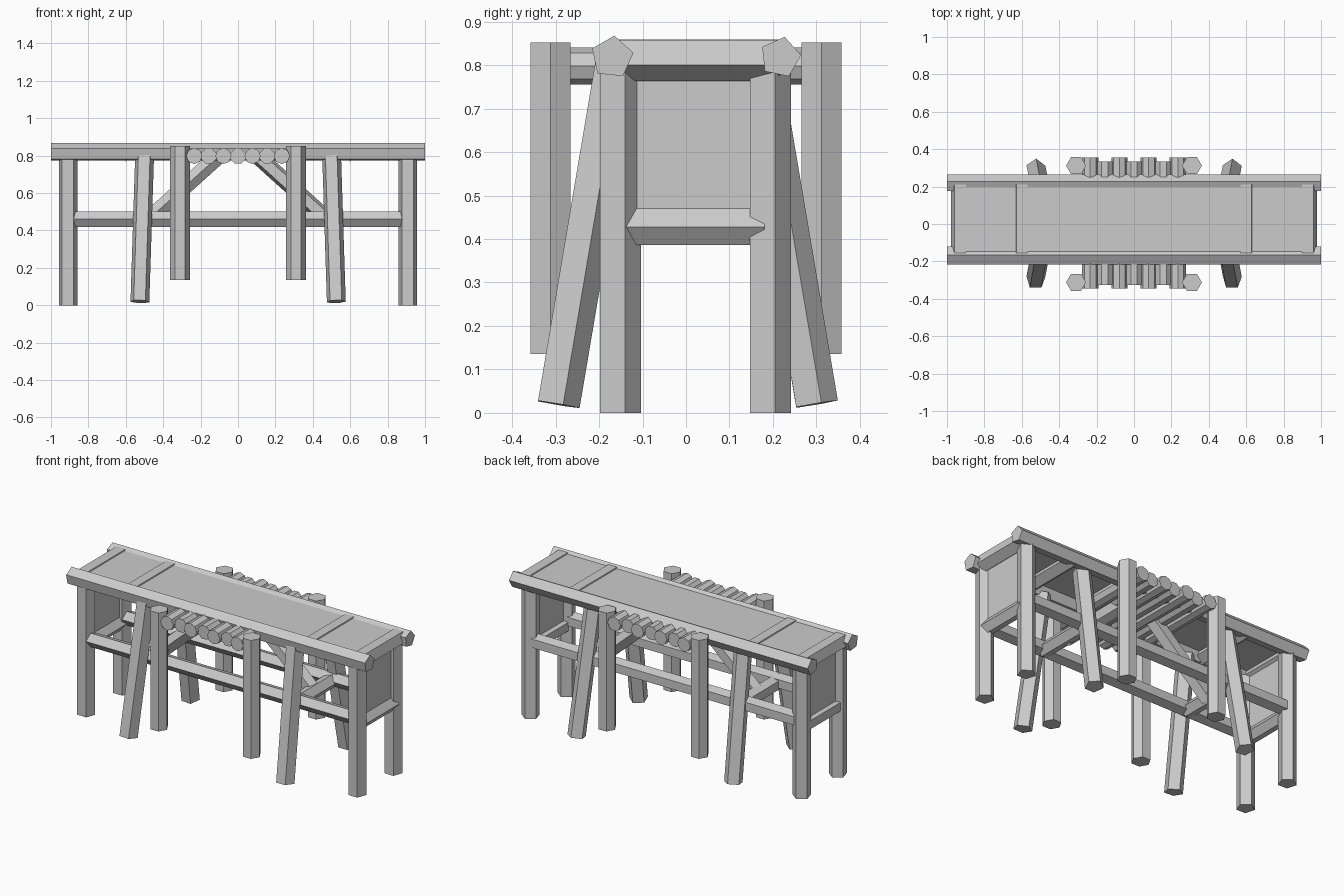
import bpy
import bmesh
from math import cos, sin, radians, tau
from mathutils import Vector

cube = bpy.data.objects.get("Cube")
if cube:
    bpy.data.objects.remove(cube, do_unlink=True)

# Single plain grey for everything
GREY = (0.6, 0.6, 0.6, 1.0)
grey = bpy.data.materials.new("plain_grey")
grey.use_nodes = True
grey.diffuse_color = GREY
grey.node_tree.nodes["Principled BSDF"].inputs["Base Color"].default_value = GREY


def add_object(name, bm):
    bmesh.ops.recalc_face_normals(bm, faces=bm.faces)
    mesh = bpy.data.meshes.new(name)
    bm.to_mesh(mesh)
    bm.free()
    mesh.materials.append(grey)
    obj = bpy.data.objects.new(name, mesh)
    bpy.context.collection.objects.link(obj)
    return obj


def beam(name, start, end, radius, sides=5, turn=0):
    """Flat-sided timber running from start to end."""
    a, b = Vector(start), Vector(end)
    axis = (b - a).normalized()
    ref = Vector((0, 1, 0)) if abs(axis.z) > 0.9 else Vector((0, 0, 1))
    u = ref.cross(axis).normalized()
    v = axis.cross(u)
    bm = bmesh.new()
    rings = []
    for p in (a, b):
        angles = [radians(turn) + tau * i / sides for i in range(sides)]
        rings.append([bm.verts.new(p + radius * (cos(t) * u + sin(t) * v)) for t in angles])
    for ring in rings:
        bm.faces.new(ring)
    for i in range(sides):
        j = (i + 1) % sides
        bm.faces.new((rings[0][i], rings[0][j], rings[1][j], rings[1][i]))
    return add_object(name, bm)


def board(name, low, high):
    """Rectangular board between two corners."""
    low, high = Vector(low), Vector(high)
    bm = bmesh.new()
    bmesh.ops.create_cube(bm, size=1)
    bmesh.ops.scale(bm, vec=high - low, verts=bm.verts)
    bmesh.ops.translate(bm, vec=(low + high) / 2, verts=bm.verts)
    return add_object(name, bm)


FRONT, BACK, MID = -0.155, 0.19, 0.02

# Deck
board("deck", (-0.93, -0.17, 0.825), (0.93, 0.215, 0.852))

# Long top rails
beam("front_top_rail", (-1, -0.17, 0.818), (1, -0.17, 0.818), 0.05, turn=84)
beam("back_top_rail", (-1, 0.217, 0.818), (1, 0.217, 0.818), 0.048, turn=78)

# Long lower rails
for label, y in (("front", FRONT), ("back", BACK)):
    beam(label + "_lower_rail", (-0.88, y, 0.46), (0.88, y, 0.46), 0.044, turn=180)

for side, s in (("left", 1), ("right", -1)):
    # Cross beams and end panel
    beam(side + "_end_top_beam", (s * 0.93, -0.17, 0.816), (s * 0.93, 0.215, 0.816), 0.052, turn=270)
    beam(side + "_inner_top_beam", (s * 0.6, -0.17, 0.818), (s * 0.6, 0.215, 0.818), 0.05, turn=270)
    beam(side + "_end_low_beam", (s * 0.91, -0.14, 0.428), (s * 0.91, 0.18, 0.428), 0.044, turn=180)
    beam(side + "_inner_low_beam", (s * 0.5, FRONT, 0.45), (s * 0.5, BACK, 0.45), 0.044, turn=180)
    board(side + "_end_panel", (s * 0.91 - 0.012, -0.15, 0.43), (s * 0.91 + 0.012, 0.185, 0.81))

    # Diagonal brace under the deck
    beam(side + "_brace", (s * 0.5, MID, 0.44), (s * 0.09, MID, 0.81), 0.045, turn=180)

    # Corner legs, leaning struts and outer posts
    for label, f, y in (("front", -1, FRONT), ("back", 1, BACK)):
        name = label + "_" + side
        beam(name + "_leg", (s * 0.908, y, 0), (s * 0.908, y, 0.8), 0.052, turn=16)
        beam(name + "_strut", (s * 0.525, f * 0.297, 0.02), (s * 0.5, f * 0.165, 0.8), 0.053, turn=16)
        beam(name + "_post", (s * 0.31, f * 0.312, 0.135), (s * 0.31, f * 0.312, 0.852), 0.053, sides=6)

# Row of cross logs, alternating in length
for i in range(7):
    x = (i - 3) * 0.078
    reach = 0.345 if i % 2 == 0 else 0.325
    beam("cross_log_" + str(i + 1), (x, -reach, 0.798), (x, reach + 0.01, 0.798), 0.043, sides=8, turn=22.5 * (i % 2))
